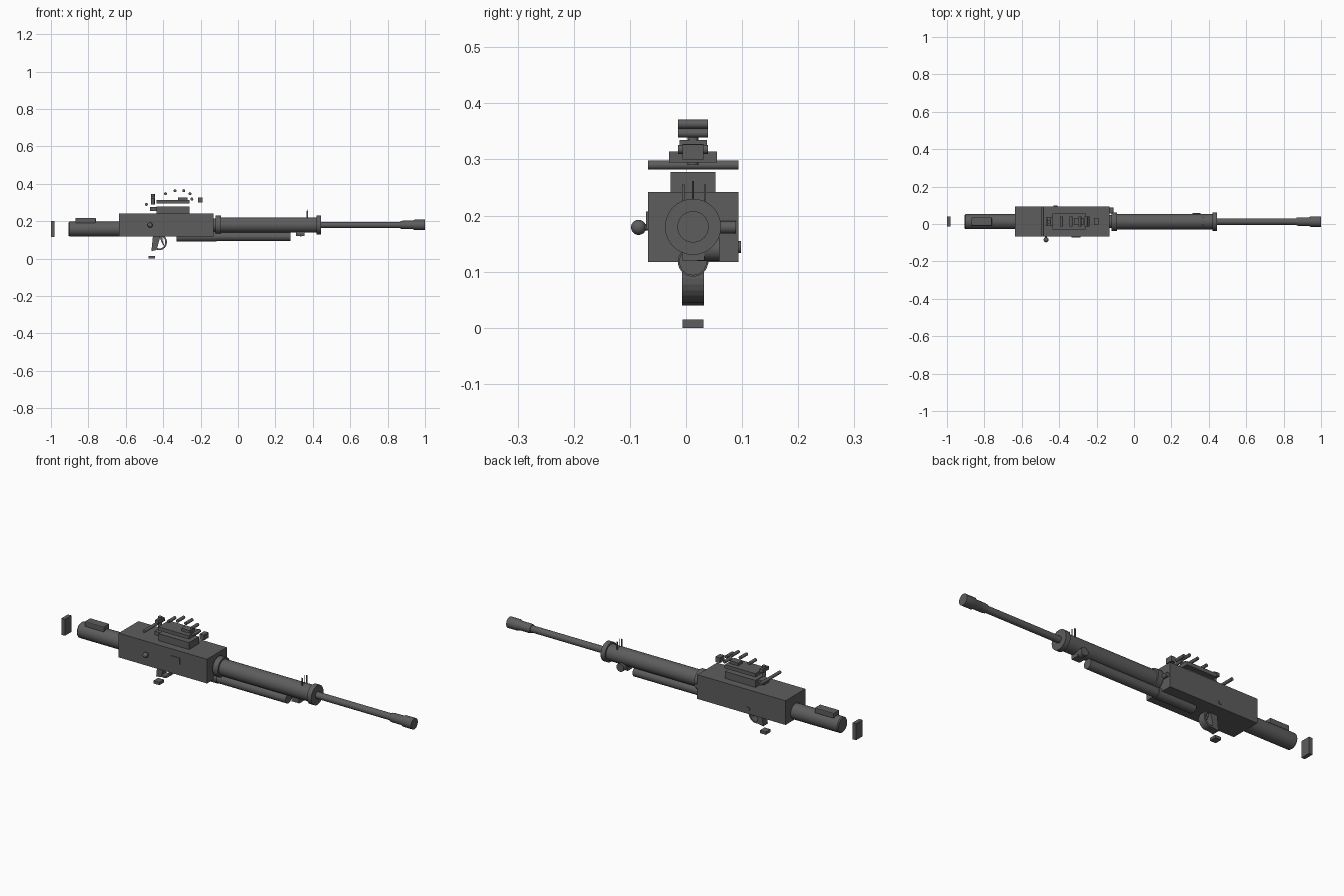
import bpy, bmesh, math
from mathutils import Matrix, Vector

if "Cube" in bpy.data.objects:
    bpy.data.objects.remove(bpy.data.objects["Cube"])

CY = 0.0125   # y of the long axis
mat = bpy.data.materials.new("dark_grey")
mat.diffuse_color = (0.11, 0.11, 0.11, 1)
mat.use_nodes = True
mat.node_tree.nodes["Principled BSDF"].inputs["Base Color"].default_value = mat.diffuse_color


def finish(name, bm, smooth=False):
    bmesh.ops.recalc_face_normals(bm, faces=bm.faces[:])
    me = bpy.data.meshes.new(name)
    bm.to_mesh(me)
    bm.free()
    ob = bpy.data.objects.new(name, me)
    bpy.context.collection.objects.link(ob)
    me.materials.append(mat)
    if smooth:
        bpy.ops.object.select_all(action='DESELECT')
        ob.select_set(True)
        bpy.context.view_layer.objects.active = ob
        bpy.ops.object.shade_smooth_by_angle(angle=math.radians(35))
    return ob


def box(name, x, y, z, bevel=0):
    bm = bmesh.new()
    bmesh.ops.create_cube(bm, size=1)
    for v in bm.verts:
        v.co = [(r[0] + r[1]) / 2 + c * (r[1] - r[0]) for c, r in zip(v.co, (x, y, z))]
    if bevel:
        bmesh.ops.bevel(bm, geom=bm.edges[:], offset=bevel, segments=2,
                        profile=0.5, affect='EDGES')
    return finish(name, bm)


def lathe(name, z, profile, seg=32):
    """Closed turned part along x, profile = (x, radius) pairs."""
    bm = bmesh.new()
    rings = [[bm.verts.new((x, CY + r * math.cos(2 * math.pi * i / seg),
                            z + r * math.sin(2 * math.pi * i / seg)))
              for i in range(seg)] for x, r in profile]
    for a, b in zip(rings, rings[1:]):
        for i in range(seg):
            j = (i + 1) % seg
            bm.faces.new((a[i], a[j], b[j], b[i]))
    bm.faces.new(rings[0])
    bm.faces.new(rings[-1])
    return finish(name, bm, True)


def rod(name, a, b, r, seg=20):
    a, b = Vector(a), Vector(b)
    d = b - a
    m = Matrix.Translation((a + b) / 2) @ d.to_track_quat('Z', 'Y').to_matrix().to_4x4()
    bm = bmesh.new()
    bmesh.ops.create_cone(bm, cap_ends=True, segments=seg, radius1=r, radius2=r,
                          depth=d.length, matrix=m)
    return finish(name, bm, True)


def plate(name, pts, y0, y1):
    """Side outline in x, z extruded across y."""
    bm = bmesh.new()
    f = bm.faces.new([bm.verts.new((x, y0, z)) for x, z in pts])
    ext = bmesh.ops.extrude_face_region(bm, geom=[f])["geom"]
    bmesh.ops.translate(bm, vec=(0, y1 - y0, 0),
                        verts=[v for v in ext if isinstance(v, bmesh.types.BMVert)])
    return finish(name, bm)


# stock
box("butt_plate", (-1.0, -0.98), (-0.013, 0.04), (0.115, 0.2))
lathe("stock_tube", 0.158, [(-0.905, 0.036), (-0.9, 0.04), (-0.585, 0.04)])
box("cheek_rest", (-0.87, -0.76), (-0.01, 0.036), (0.19, 0.218), 0.004)

# receiver and side fittings
box("receiver", (-0.635, -0.13), (-0.068, 0.094), (0.117, 0.242))
box("ejection_port", (-0.335, -0.285), (-0.071, -0.06), (0.175, 0.207))
rod("selector", (-0.42, 0.09, 0.144), (-0.42, 0.098, 0.144), 0.011)
rod("side_pin", (-0.12, 0.055, 0.179), (-0.12, 0.089, 0.179), 0.011)
rod("handle_stem", (-0.47, -0.08, 0.179), (-0.47, -0.06, 0.179), 0.006)
bm = bmesh.new()
bmesh.ops.create_uvsphere(bm, u_segments=20, v_segments=12, radius=0.0135,
                          matrix=Matrix.Translation((-0.47, -0.0845, 0.179)))
finish("handle_knob", bm, True)

# jacket, barrel and tube below
lathe("barrel_jacket", 0.18, [(-0.14, 0.035), (-0.12, 0.035), (-0.12, 0.05), (-0.09, 0.05),
                              (-0.09, 0.041), (0.42, 0.041), (0.42, 0.05), (0.445, 0.05)])
lathe("barrel", 0.18, [(0.43, 0.017), (0.87, 0.017), (0.87, 0.021), (0.885, 0.023),
                       (0.935, 0.023), (0.945, 0.028), (1.0, 0.028)])
lathe("under_tube", 0.118, [(-0.33, 0.027), (-0.115, 0.027), (-0.115, 0.0245),
                            (0.28, 0.0245)])
box("lower_mount", (0.31, 0.355), (-0.007, 0.033), (0.12, 0.145))
rod("mount_pivot", (0.335, 0.02, 0.14), (0.335, 0.06, 0.14), 0.021)

# front sight
for i, y in enumerate((-0.005, 0.034)):
    box(f"sight_ear_{i}", (0.367, 0.373), (y - 0.002, y + 0.002), (0.2, 0.255))
rod("sight_post", (0.37, CY, 0.215), (0.37, CY, 0.262), 0.002, 8)

# top rail and sight housing
box("rail_base", (-0.435, -0.26), (-0.028, 0.053), (0.24, 0.278))
box("rail_block", (-0.47, -0.43), (-0.01, 0.035), (0.255, 0.275))
box("sight_deck", (-0.435, -0.26), (-0.03, 0.055), (0.295, 0.314))
box("deck_step", (-0.32, -0.27), (-0.006, 0.031), (0.313, 0.328))
box("front_cube", (-0.215, -0.19), (-0.006, 0.031), (0.3, 0.327))
rod("rear_post", (-0.455, CY, 0.29), (-0.455, CY, 0.345), 0.01)
box("rear_clamp", (-0.465, -0.445), (-0.012, 0.037), (0.318, 0.335))
rod("cross_rod", (-0.49, -0.068, 0.29), (-0.49, 0.094, 0.29), 0.008)
for i, (x, z) in enumerate([(-0.388, 0.347), (-0.337, 0.363), (-0.29, 0.363),
                            (-0.257, 0.347), (-0.247, 0.318)]):
    rod(f"grip_bar_{i}", (x, -0.0145, z), (x, 0.0395, z), 0.008)

# grip, trigger and guard
plate("grip", [(-0.463, 0.04), (-0.435, 0.046), (-0.415, 0.12), (-0.455, 0.12)],
      -0.007, 0.032)
arc = [math.radians(a) for a in range(-120, 71, 15)]
plate("trigger_guard",
      [(-0.42 + 0.04 * math.cos(a), 0.088 + 0.043 * math.sin(a)) for a in arc]
      + [(-0.42 + 0.031 * math.cos(a), 0.088 + 0.034 * math.sin(a)) for a in reversed(arc)],
      -0.007, 0.032)
plate("trigger", [(-0.42, 0.12), (-0.41, 0.09), (-0.4, 0.07), (-0.396, 0.074),
                  (-0.402, 0.092), (-0.405, 0.12)], 0.006, 0.019)
box("grip_cap", (-0.478, -0.445), (-0.006, 0.031), (0.0, 0.015))
